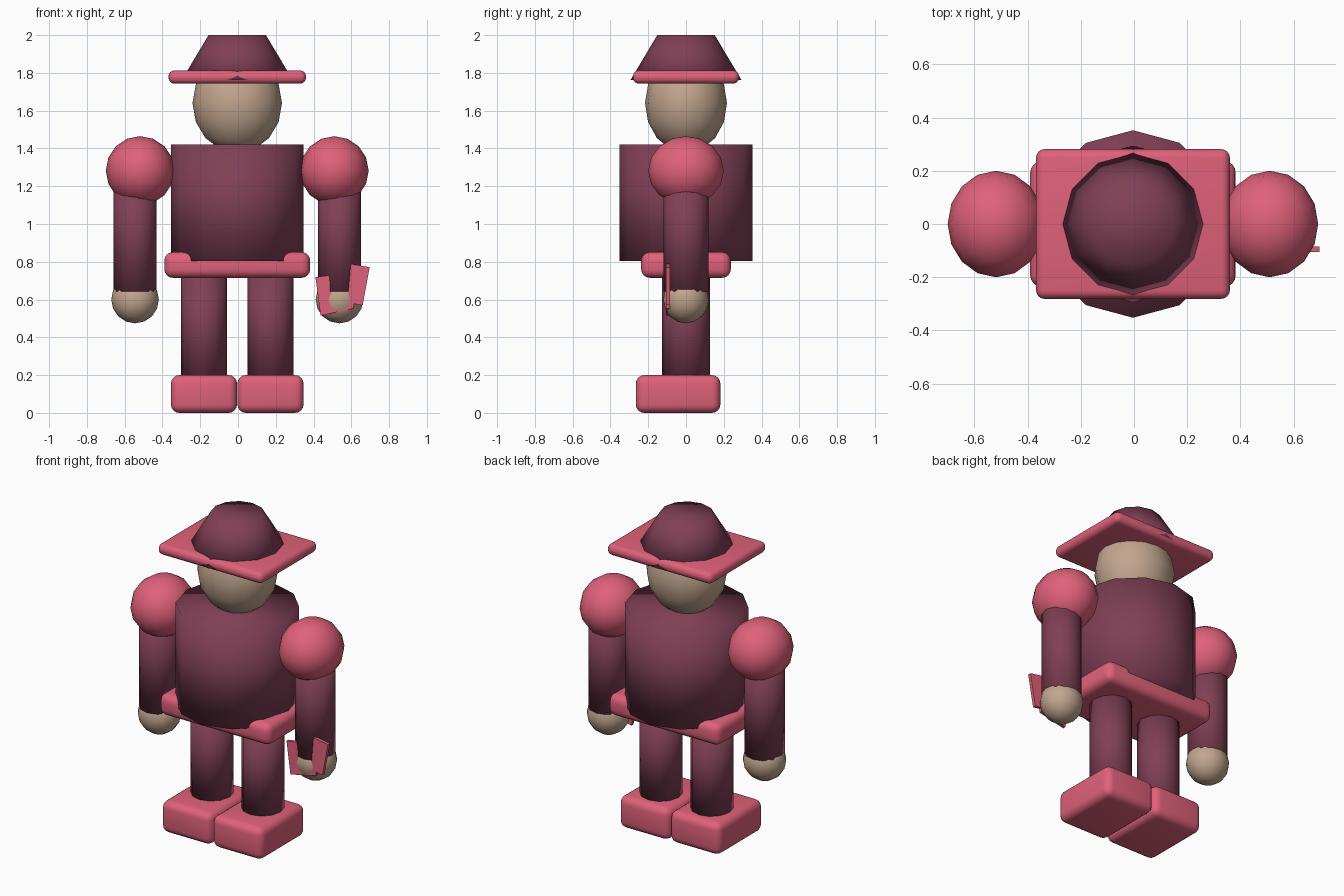
import bpy
import bmesh
from mathutils import Matrix, Vector

if "Cube" in bpy.data.objects:
    bpy.data.objects.remove(bpy.data.objects["Cube"])

CENTRE_X = -0.004


def make_material(name, rgb):
    mat = bpy.data.materials.new(name)
    mat.use_nodes = True
    mat.diffuse_color = (*rgb, 1)
    mat.node_tree.nodes["Principled BSDF"].inputs["Base Color"].default_value = (*rgb, 1)
    return mat


burgundy = make_material("burgundy", (0.214, 0.051, 0.09))
pink = make_material("rose_pink", (0.74, 0.12, 0.195))
skin = make_material("tan_skin", (0.54, 0.38, 0.275))


def finish(bm, name, mat, smooth=True):
    bmesh.ops.recalc_face_normals(bm, faces=bm.faces)
    for face in bm.faces:
        face.smooth = smooth
    mesh = bpy.data.meshes.new(name)
    bm.to_mesh(mesh)
    bm.free()
    mesh.materials.append(mat)
    obj = bpy.data.objects.new(name, mesh)
    bpy.context.collection.objects.link(obj)
    return obj


def ball(name, centre, radii, mat):
    bm = bmesh.new()
    place = Matrix.Translation(centre) @ Matrix.Diagonal((*radii, 1))
    bmesh.ops.create_uvsphere(bm, u_segments=16, v_segments=8, radius=1, matrix=place)
    return finish(bm, name, mat)


def column(name, x, low, high, r_low, r_high, mat, stretch=1.0):
    bm = bmesh.new()
    place = Matrix.Translation((x, 0, (low + high) / 2)) @ Matrix.Diagonal((1, stretch, 1, 1))
    bmesh.ops.create_cone(bm, cap_ends=True, segments=12, radius1=r_low, radius2=r_high,
                          depth=high - low, matrix=place)
    return finish(bm, name, mat)


def rounded_box(name, centre, size, bevel, mat):
    bm = bmesh.new()
    place = Matrix.Translation(centre) @ Matrix.Diagonal((*size, 1))
    bmesh.ops.create_cube(bm, size=1, matrix=place)
    bmesh.ops.bevel(bm, geom=bm.edges[:], offset=bevel, segments=4, profile=0.5, affect="EDGES")
    return finish(bm, name, mat)


# Torso, belt and head
column("torso", CENTRE_X, 0.803, 1.422, 0.352, 0.352, burgundy)
rounded_box("belt", (CENTRE_X, 0, 0.783), (0.772, 0.474, 0.136), 0.045, pink)
ball("head", (CENTRE_X, 0, 1.64), (0.237, 0.217, 0.263), skin)

# Hat
rounded_box("hat_brim", (CENTRE_X, 0, 1.778), (0.728, 0.562, 0.07), 0.032, pink)
column("hat_crown", CENTRE_X, 1.762, 2.0, 0.294, 0.152, burgundy)

# Paired arms and legs
for side, label in ((1, "left"), (-1, "right")):
    arm_x = CENTRE_X + side * 0.541
    ball(label + "_shoulder", (CENTRE_X + side * 0.514, 0, 1.282), (0.182, 0.2, 0.183), pink)
    column(label + "_arm", arm_x, 0.643, 1.25, 0.114, 0.114, burgundy, 1.04)
    ball(label + "_hand", (arm_x, 0, 0.6), (0.126, 0.12, 0.126), skin)
    leg_x = CENTRE_X + side * 0.176
    column(label + "_leg", leg_x, 0.18, 0.73, 0.121, 0.121, burgundy, 1.04)
    rounded_box(label + "_foot", (leg_x, -0.042, 0.1), (0.35, 0.448, 0.2), 0.045, pink)

# Thin notched bracket held in the left hand
outline = [(0.41, 0.718), (0.482, 0.729), (0.5, 0.58), (0.58, 0.59), (0.597, 0.789),
           (0.697, 0.771), (0.66, 0.57), (0.615, 0.577), (0.612, 0.553), (0.437, 0.515)]
bm = bmesh.new()
plate = bm.faces.new([bm.verts.new((x, -0.105, z)) for x, z in outline])
extruded = bmesh.ops.extrude_face_region(bm, geom=[plate])["geom"]
moved = [v for v in extruded if isinstance(v, bmesh.types.BMVert)]
bmesh.ops.translate(bm, verts=moved, vec=Vector((0, 0.02, 0)))
finish(bm, "hand_bracket", pink, smooth=False)
